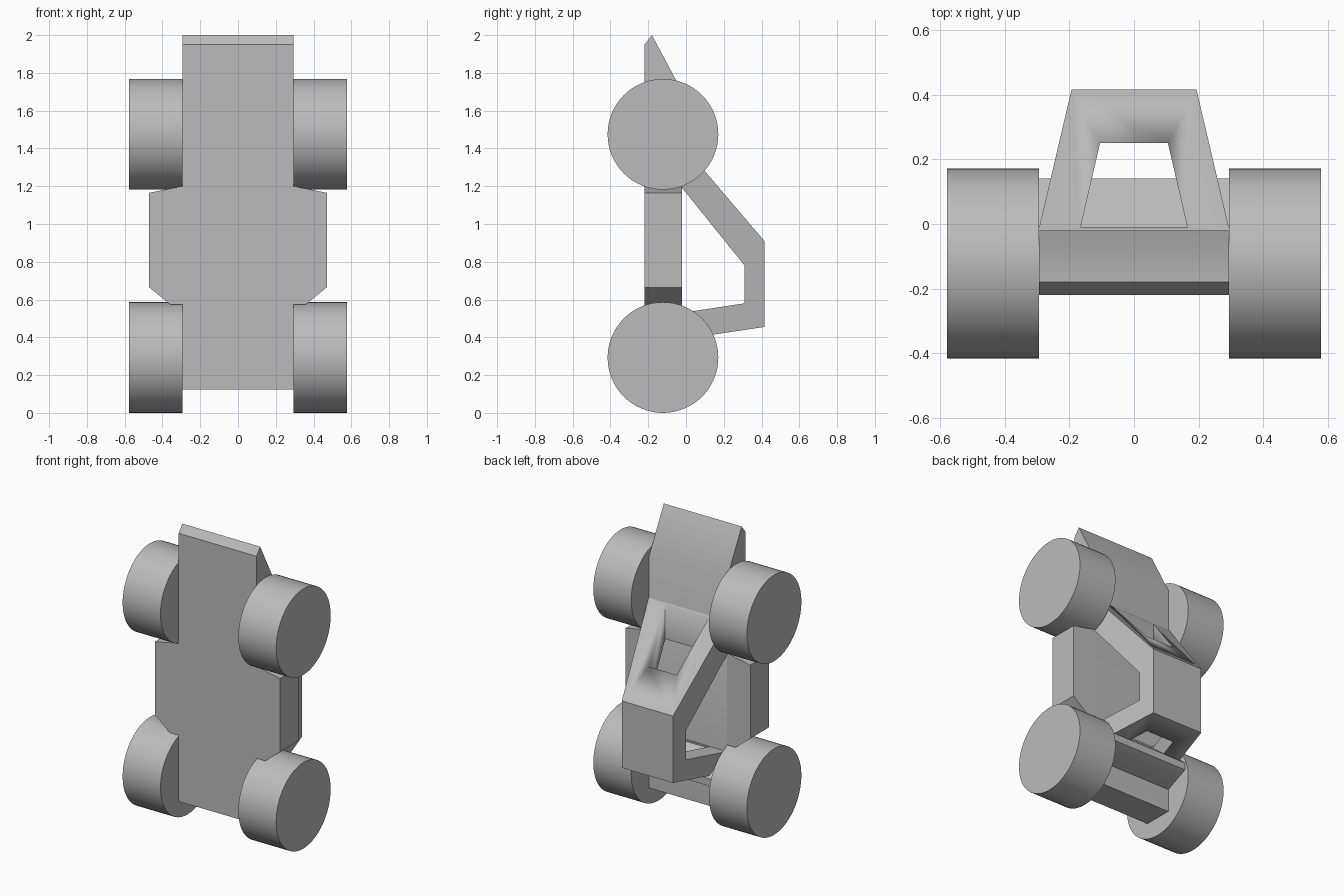
import bpy, bmesh, math
from mathutils import Matrix

cube = bpy.data.objects.get("Cube")
if cube:
    bpy.data.objects.remove(cube, do_unlink=True)

grey = bpy.data.materials.new("plain grey")
grey.use_nodes = True
tone = (0.5, 0.5, 0.5, 1)
grey.diffuse_color = tone
grey.node_tree.nodes["Principled BSDF"].inputs["Base Color"].default_value = tone


def finish(bm, name):
    """Turn a bmesh into a shaded grey object."""
    bmesh.ops.recalc_face_normals(bm, faces=bm.faces)
    mesh = bpy.data.meshes.new(name)
    bm.to_mesh(mesh)
    bm.free()
    mesh.materials.append(grey)
    obj = bpy.data.objects.new(name, mesh)
    bpy.context.collection.objects.link(obj)
    bpy.ops.object.select_all(action='DESELECT')
    bpy.context.view_layer.objects.active = obj
    obj.select_set(True)
    bpy.ops.object.shade_smooth_by_angle(angle=math.radians(30))
    return obj


def prism(name, near, far):
    """Solid between two matching outlines."""
    bm = bmesh.new()
    a = [bm.verts.new(p) for p in near]
    b = [bm.verts.new(p) for p in far]
    bm.faces.new(a)
    bm.faces.new(b)
    for i in range(len(a)):
        j = (i + 1) % len(a)
        bm.faces.new((a[i], a[j], b[j], b[i]))
    return finish(bm, name)


def side_prism(name, profile, half):
    """Solid from a side profile of (y, z) points, across the width."""
    return prism(name, [(-half, y, z) for y, z in profile],
                 [(half, y, z) for y, z in profile])


FRONT, BACK, HALF = -0.22, -0.02, 0.293

# Main body slab with wedge nose
side_prism("body", [(FRONT, 0.125), (FRONT, 1.95), (-0.18, 2.0),
                    (BACK, 1.70), (BACK, 0.125)], HALF)

# Side pods
pod = [(0.28, 1.203), (0.47, 1.165), (0.47, 0.665), (0.36, 0.575), (0.28, 0.575)]
for side, label in ((1, "left"), (-1, "right")):
    prism(label + "_side_pod", [(side * x, FRONT, z) for x, z in pod],
          [(side * x, BACK, z) for x, z in pod])

# Engine block behind the body
side_prism("engine_block", [(-0.04, 0.28), (BACK, 0.28), (0.14, 0.35),
                            (0.14, 0.40), (BACK, 0.53), (-0.04, 0.53)], HALF)


# Roll cage: bent band that narrows towards the roof
def cage_half(y):
    return 0.293 - (y + 0.01) * 0.235


outer = [(-0.02, 1.42), (0.415, 0.91), (0.415, 0.455), (-0.02, 0.39)]
inner = [(-0.02, 1.19), (0.31, 0.78), (0.31, 0.58), (-0.02, 0.53)]
bm = bmesh.new()
rings = []
for (yo, zo), (yi, zi) in zip(outer, inner):
    wo, wi = cage_half(yo), cage_half(yi)
    rings.append([bm.verts.new(p) for p in
                  ((-wo, yo, zo), (wo, yo, zo), (wi, yi, zi), (-wi, yi, zi))])
for a, b in zip(rings, rings[1:]):
    for i in range(4):
        j = (i + 1) % 4
        bm.faces.new((a[i], a[j], b[j], b[i]))
bm.faces.new(rings[0])
bm.faces.new(rings[-1])
cage = finish(bm, "roll_cage")

# Window openings cut straight through the cage
window = [(-0.165, -0.01), (0.165, -0.01), (0.105, 0.25), (-0.105, 0.25)]
cutter = prism("window_cutter", [(x, y, 0.2) for x, y in window],
               [(x, y, 1.6) for x, y in window])
cutter.hide_render = True
cut = cage.modifiers.new("windows", 'BOOLEAN')
cut.operation = 'DIFFERENCE'
cut.solver = 'EXACT'
cut.object = cutter
bpy.context.view_layer.objects.active = cage
bpy.ops.object.modifier_apply(modifier=cut.name)
bpy.data.objects.remove(cutter, do_unlink=True)

# Wheels
for side, label in ((1, "left"), (-1, "right")):
    for z, end in ((0.293, "rear"), (1.475, "front")):
        bm = bmesh.new()
        bmesh.ops.create_cone(
            bm, cap_ends=True, segments=64, radius1=0.293, radius2=0.293, depth=0.285,
            matrix=Matrix.Translation((side * 0.4355, -0.122, z))
            @ Matrix.Rotation(math.pi / 2, 4, 'Y'))
        finish(bm, end + "_" + label + "_wheel")
